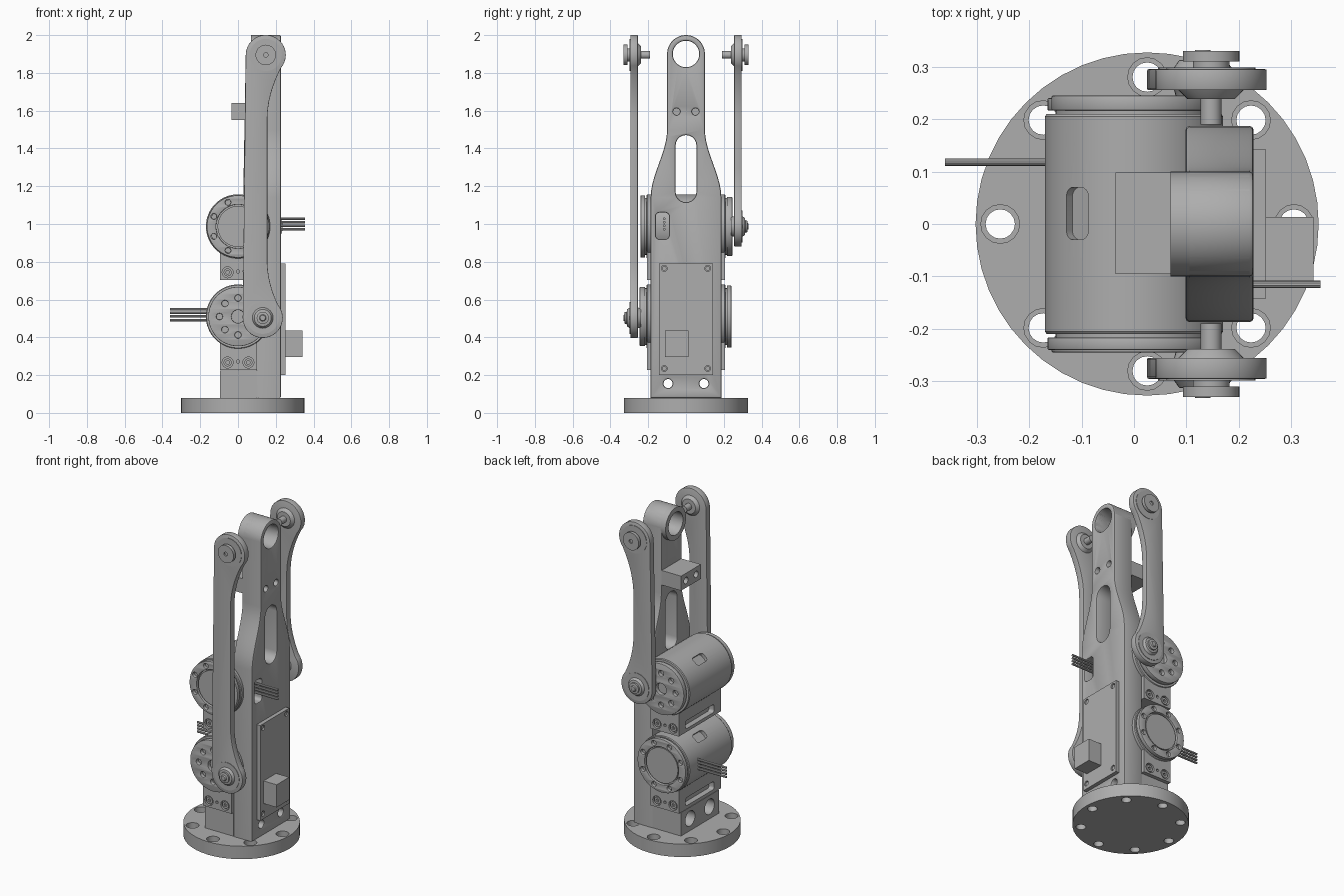
import bpy, bmesh
from math import sin, cos, pi, radians
from mathutils import Matrix

if "Cube" in bpy.data.objects:
    bpy.data.objects.remove(bpy.data.objects["Cube"])

grey = bpy.data.materials.new("machined_grey")
grey.use_nodes = True
GREY = (0.42, 0.42, 0.42, 1)
grey.diffuse_color = GREY
grey.node_tree.nodes["Principled BSDF"].inputs["Base Color"].default_value = GREY

# Maps a profile (u, v) and its depth w onto the world, by depth axis
AXES = {
    "x": Matrix(((0, 0, 1, 0), (1, 0, 0, 0), (0, 1, 0, 0), (0, 0, 0, 1))),
    "y": Matrix(((1, 0, 0, 0), (0, 0, 1, 0), (0, 1, 0, 0), (0, 0, 0, 1))),
    "z": Matrix.Identity(4),
}
parts = []


def finish(bm, name, matrix):
    bmesh.ops.remove_doubles(bm, verts=bm.verts, dist=1e-5)
    bm.transform(matrix)
    bmesh.ops.recalc_face_normals(bm, faces=bm.faces)
    mesh = bpy.data.meshes.new(name)
    bm.to_mesh(mesh)
    bm.free()
    mesh.materials.clear()
    mesh.materials.append(grey)
    obj = bpy.data.objects.new(name, mesh)
    bpy.context.collection.objects.link(obj)
    parts.append(obj)
    return obj


def plate(name, axis, lo, hi, loops, bevel=0.0):
    """Extrude an outline (first loop) with holes (other loops)."""
    cu = bpy.data.curves.new(name, "CURVE")
    cu.dimensions = "2D"
    cu.fill_mode = "BOTH"
    cu.extrude = abs(hi - lo) / 2 - bevel
    cu.bevel_depth = bevel
    cu.bevel_resolution = 1
    cu.offset = -bevel
    for loop in loops:
        sp = cu.splines.new("POLY")
        sp.points.add(len(loop) - 1)
        for p, (u, v) in zip(sp.points, loop):
            p.co = (u, v, 0, 1)
        sp.use_cyclic_u = True
    tmp = bpy.data.objects.new(name + "_outline", cu)
    bpy.context.collection.objects.link(tmp)
    deps = bpy.context.evaluated_depsgraph_get()
    mesh = bpy.data.meshes.new_from_object(tmp.evaluated_get(deps))
    bm = bmesh.new()
    bm.from_mesh(mesh)
    bpy.data.objects.remove(tmp)
    bpy.data.meshes.remove(mesh)
    return finish(bm, name, AXES[axis] @ Matrix.Translation((0, 0, (lo + hi) / 2)))


def lathe(name, axis, profile, origin, flip=1, steps=48):
    """Spin (radius, depth) points around an axis through origin."""
    bm = bmesh.new()
    vs = [bm.verts.new((r, 0, h * flip)) for r, h in profile]
    es = [bm.edges.new(pair) for pair in zip(vs, vs[1:])]
    bmesh.ops.spin(bm, geom=vs + es, cent=(0, 0, 0), axis=(0, 0, 1),
                   angle=2 * pi, steps=steps, use_duplicate=False)
    return finish(bm, name, Matrix.Translation(origin) @ AXES[axis])


def arc(cx, cy, r, a0, a1, n):
    return [(cx + r * cos(radians(a0 + (a1 - a0) * i / n)),
             cy + r * sin(radians(a0 + (a1 - a0) * i / n))) for i in range(n + 1)]


def circle(cx, cy, r, n=24):
    return arc(cx, cy, r, 0, 360, n)[:-1]


def rounded(cx, cy, w, h, r):
    pts = []
    for k, (sx, sy) in enumerate(((1, 1), (-1, 1), (-1, -1), (1, -1))):
        pts += arc(cx + sx * (w / 2 - r), cy + sy * (h / 2 - r), r, 90 * k, 90 * k + 90, 6)
    return pts


def rect(u0, u1, v0, v1):
    return [(u0, v0), (u1, v0), (u1, v1), (u0, v1)]


def ring_of_holes(cx, cy, radius, r, n=8, turn=0):
    return [circle(cx + radius * cos(2 * pi * i / n + turn),
                   cy + radius * sin(2 * pi * i / n + turn), r, 16) for i in range(n)]


# Round base with counterbored bolt holes
rim = circle(0.025, 0, 0.327, 48)
plate("base_lower", "z", 0, 0.045, [rim] + ring_of_holes(0.025, 0, 0.28, 0.028))
plate("base_upper", "z", 0.045, 0.08, [rim] + ring_of_holes(0.025, 0, 0.28, 0.037))

# Tall spine plate, narrowing to a round eye at the top
EYE = 1.9
taper = []
for i in range(11):
    t = i / 10
    taper.append((0.187 - 0.087 * t * t * (3 - 2 * t), 1.14 + 0.36 * t))
outline = [(0.187, 0.08)] + taper + arc(0, EYE, 0.1, 0, 180, 24)
outline += [(-y, z) for y, z in reversed(taper)] + [(-0.187, 0.08)]
spine_holes = [circle(0, EYE, 0.07, 32), rounded(0, 1.293, 0.11, 0.355, 0.054),
               rounded(-0.125, 0.99, 0.07, 0.14, 0.02)]
for s in (-1, 1):
    spine_holes += [circle(s * 0.05, 1.595, 0.018), circle(s * 0.095, 0.155, 0.024)]
plate("spine", "x", 0.098, 0.228, [outline] + spine_holes, 0.008)
plate("eye_collar", "x", 0.07, 0.22, [circle(0, EYE, 0.1, 48), circle(0, EYE, 0.07, 32)])

# Stop block behind the spine
block = rect(-0.095, 0.098, 1.55, 1.64)
plate("stop_block_face", "x", -0.035, 0.0,
      [block] + [circle(s * 0.05, 1.595, 0.02) for s in (-1, 1)])
plate("stop_block_body", "x", 0.0, 0.1, [block])

# Foot block with deep bores
foot = rect(-0.185, 0.185, 0.08, 0.225)
for label, x0, x1, r in (("outer", -0.095, -0.02, 0.047), ("inner", -0.02, 0.1, 0.024)):
    plate("foot_" + label, "x", x0, x1,
          [foot] + [circle(s * 0.095, 0.155, r) for s in (-1, 1)])

# Motors with their mounts; each has a drive horn on one end and a cap on the other
LOW, HIGH = 0.51, 0.987
for label, z, horn_side in (("lower", LOW, -1), ("upper", HIGH, 1)):
    bottom = z - 0.283
    plate(label + "_mount_face", "x", -0.095, -0.06,
          [rect(-0.19, 0.19, bottom, z - 0.1),
           rounded(0, bottom + 0.045, 0.28, 0.05, 0.015)])
    plate(label + "_mount_core", "x", -0.06, 0.1, [rect(-0.19, 0.19, bottom, z - 0.1)])
    body = lathe(label + "_motor", "y",
                 [(0, -0.21), (0.166, -0.21), (0.17, -0.205),
                  (0.17, 0.205), (0.166, 0.21), (0, 0.21)], (0, 0, z), steps=64)
    # Rounded pocket in the motor shell
    cutter = plate("pocket_cutter", "z", 0.15, 0.2, [rounded(0, 0.02, 0.055, 0.1, 0.018)])
    cutter.hide_render = True
    cutter.matrix_world = Matrix.Translation((0, 0, z)) @ Matrix.Rotation(radians(-40), 4, "Y")
    mod = body.modifiers.new("pocket", "BOOLEAN")
    mod.operation = "DIFFERENCE"
    mod.object = cutter
    bpy.context.view_layer.objects.active = body
    bpy.ops.object.modifier_apply(modifier=mod.name)
    parts.remove(cutter)
    bpy.data.objects.remove(cutter)

    for s in (-1, 1):
        side = "front" if s < 0 else "back"
        name = f"{label}_{side}_"
        # Mount cheek with recessed bolts
        bolts = [(b * 0.055, bottom + 0.04) for b in (-1, 1)]
        plate(name + "mount_cheek", "y", s * 0.19, s * 0.206,
              [rect(-0.095, 0.1, bottom, z - 0.12), circle(0, bottom + 0.045, 0.009, 12)]
              + [circle(x, bz, 0.029) for x, bz in bolts])
        for x, bz in bolts:
            plate(name + "mount_bolt", "y", s * 0.185, s * 0.202,
                  [circle(x, bz, 0.021), circle(x, bz, 0.01, 6)])
        plate(name + "end_disc", "y", s * 0.205, s * 0.222, [circle(0, z, 0.15, 48)])
        if s == horn_side:
            plate(name + "horn", "y", s * 0.216, s * 0.245,
                  [circle(0, z, 0.157, 48), circle(0, z, 0.035)]
                  + ring_of_holes(0, z, 0.098, 0.017), 0.003)
        else:
            plate(name + "cap_ring", "y", s * 0.216, s * 0.24,
                  [circle(0, z, 0.165, 48), circle(0, z, 0.116, 48)]
                  + ring_of_holes(0, z, 0.138, 0.015, 8, pi / 8), 0.003)
            plate(name + "cap_disc", "y", s * 0.216, s * 0.234, [circle(0, z, 0.108, 48)])

# Side links: straight on one edge, hollowed on the other
TOP_X, LOW_X, TOP_Z, R = 0.147, 0.131, 1.895, 0.106
shaft_pin = [(0, 0.19), (0.02, 0.19), (0.02, 0.238), (0.045, 0.238), (0.063, 0.256),
             (0.085, 0.293), (0.085, 0.298), (0.035, 0.298), (0.035, 0.31), (0.054, 0.31),
             (0.054, 0.33), (0.012, 0.33), (0.012, 0.322), (0, 0.322)]
crank_pin = [(0, 0.238), (0.05, 0.238), (0.055, 0.257), (0.085, 0.293), (0.085, 0.298),
             (0.055, 0.298), (0.045, 0.312), (0.032, 0.314), (0.032, 0.324), (0.018, 0.326),
             (0.014, 0.332), (0, 0.332)]
for side, s, z in (("front", -1, 0.503), ("back", 1, HIGH)):
    lower = arc(LOW_X, z, R, 180, 400, 28)
    upper = arc(TOP_X, TOP_Z, R, -40, 180, 28)
    waist = 0.155
    sweep = [i / 8 for i in range(1, 9)]
    rise = [(waist + (lower[-1][0] - waist) * (1 - t) ** 2, lower[-1][1] + 0.24 * t)
            for t in sweep]
    fall = [(waist + (upper[0][0] - waist) * (1 - t) ** 2, upper[0][1] - 0.28 * t)
            for t in sweep]
    plate(side + "_link", "y", s * 0.255, s * 0.295, [lower + rise + fall[::-1] + upper], 0.003)
    lathe(side + "_link_top_pin", "y", shaft_pin, (TOP_X, 0, TOP_Z), s, 32)
    lathe(side + "_link_crank_pin", "y", crank_pin, (LOW_X, 0, z), s, 32)

# Circuit board on the spine, with corner screws and a connector box
corners = [(y, z) for y in (-0.115, 0.115) for z in (0.235, 0.765)]
plate("circuit_board", "x", 0.228, 0.252,
      [rect(-0.142, 0.142, 0.2, 0.79)] + [circle(y, z, 0.016, 16) for y, z in corners])
for y, z in corners:
    plate("board_screw", "x", 0.226, 0.246, [circle(y, z, 0.012, 16)])
plate("connector_box", "x", 0.25, 0.342, [rect(-0.11, 0.013, 0.295, 0.435)])

# Cable bundles
for label, x0, x1, y, z in (("upper", 0.1, 0.355, -0.115, 1.0), ("lower", -0.36, -0.14, 0.118, 0.52)):
    for i in range(4):
        plate(label + "_wire", "x", x0, x1, [circle(y, z + (i - 1.5) * 0.019, 0.007, 10)])

# Smooth shading on curved walls, sharp machined edges
bpy.ops.object.select_all(action="DESELECT")
for obj in parts:
    obj.select_set(True)
bpy.context.view_layer.objects.active = parts[0]
bpy.ops.object.shade_smooth_by_angle(angle=radians(30))
